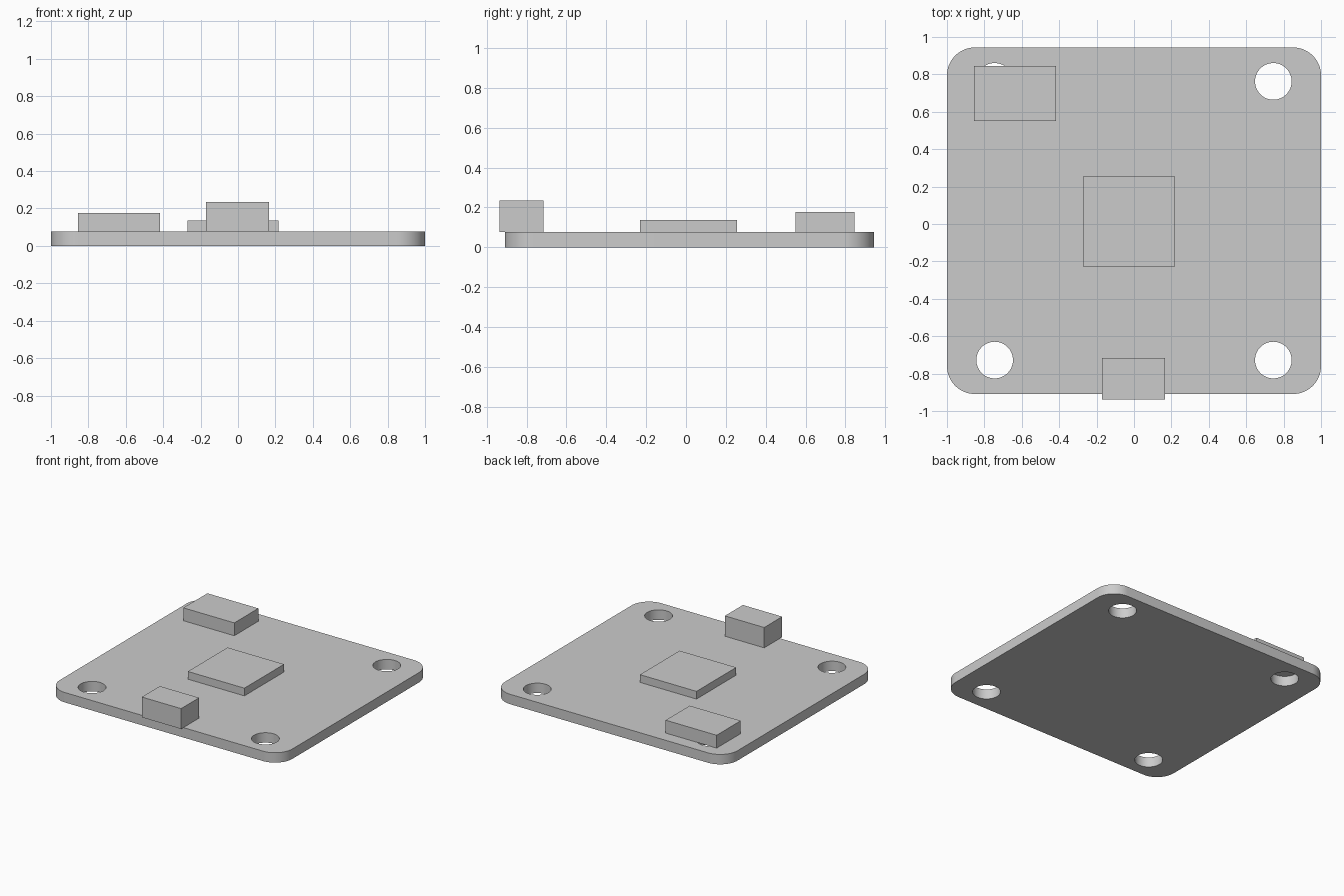
import bpy
import bmesh
from math import pi, cos, sin, radians

cube = bpy.data.objects.get("Cube")
if cube:
    bpy.data.objects.remove(cube, do_unlink=True)

grey = bpy.data.materials.new("plain grey")
grey.use_nodes = True
color = (0.6, 0.6, 0.6, 1)
grey.diffuse_color = color
grey.node_tree.nodes["Principled BSDF"].inputs["Base Color"].default_value = color

BOARD_TOP = 0.077
BOARD_Y = 0.0175          # board centre, the front connector overhangs
HALF_X, HALF_Y = 1.0, 0.9265
CORNER = 0.15
HOLE_OFFSET, HOLE_RADIUS = 0.745, 0.098


def arc(cx, cy, r, start, sweep, steps):
    return [(cx + r * cos(start + sweep * i / steps),
             cy + r * sin(start + sweep * i / steps)) for i in range(steps + 1)]


def add_loop(curve, points):
    spline = curve.splines.new("POLY")
    spline.points.add(len(points) - 1)
    for p, (x, y) in zip(spline.points, points):
        p.co = (x, y, 0, 1)
    spline.use_cyclic_u = True


def box(name, x0, x1, y0, y1, z1):
    bm = bmesh.new()
    bmesh.ops.create_cube(bm, size=1)
    for v in bm.verts:
        v.co.x = x1 if v.co.x > 0 else x0
        v.co.y = y1 if v.co.y > 0 else y0
        v.co.z = z1 if v.co.z > 0 else BOARD_TOP
    mesh = bpy.data.meshes.new(name)
    bm.to_mesh(mesh)
    bm.free()
    mesh.materials.append(grey)
    bpy.context.collection.objects.link(bpy.data.objects.new(name, mesh))


# Board: rounded outline with four mounting holes, extruded
outline = bpy.data.curves.new("board_outline", "CURVE")
outline.dimensions = "2D"
outline.fill_mode = "BOTH"
outline.extrude = BOARD_TOP / 2
corners = [(1, 1), (-1, 1), (-1, -1), (1, -1)]
rim = []
for i, (sx, sy) in enumerate(corners):
    rim += arc(sx * (HALF_X - CORNER), sy * (HALF_Y - CORNER), CORNER,
               i * pi / 2, pi / 2, 16)
add_loop(outline, rim)
for sx, sy in corners:
    add_loop(outline, arc(sx * HOLE_OFFSET, sy * HOLE_OFFSET, HOLE_RADIUS,
                          0, 2 * pi, 48)[:-1])

source = bpy.data.objects.new("board_outline", outline)
bpy.context.collection.objects.link(source)
bpy.context.view_layer.update()
evaluated = source.evaluated_get(bpy.context.evaluated_depsgraph_get())
mesh = bpy.data.meshes.new_from_object(evaluated)
mesh.name = "board"
bpy.data.objects.remove(source, do_unlink=True)

bm = bmesh.new()
bm.from_mesh(mesh)
bmesh.ops.remove_doubles(bm, verts=bm.verts, dist=0.0001)
bmesh.ops.recalc_face_normals(bm, faces=bm.faces)
bmesh.ops.translate(bm, verts=bm.verts, vec=(0, BOARD_Y, BOARD_TOP / 2))
bm.to_mesh(mesh)
bm.free()
mesh.materials.clear()
mesh.materials.append(grey)
board = bpy.data.objects.new("board", mesh)
bpy.context.collection.objects.link(board)

bpy.ops.object.select_all(action="DESELECT")
board.select_set(True)
bpy.context.view_layer.objects.active = board
bpy.ops.object.shade_smooth_by_angle(angle=radians(30))

# Parts mounted on the board
box("main_chip", -0.27, 0.216, -0.23, 0.257, 0.137)
box("front_connector", -0.171, 0.167, -0.937, -0.716, 0.235)
box("back_socket", -0.855, -0.417, 0.55, 0.845, 0.177)
